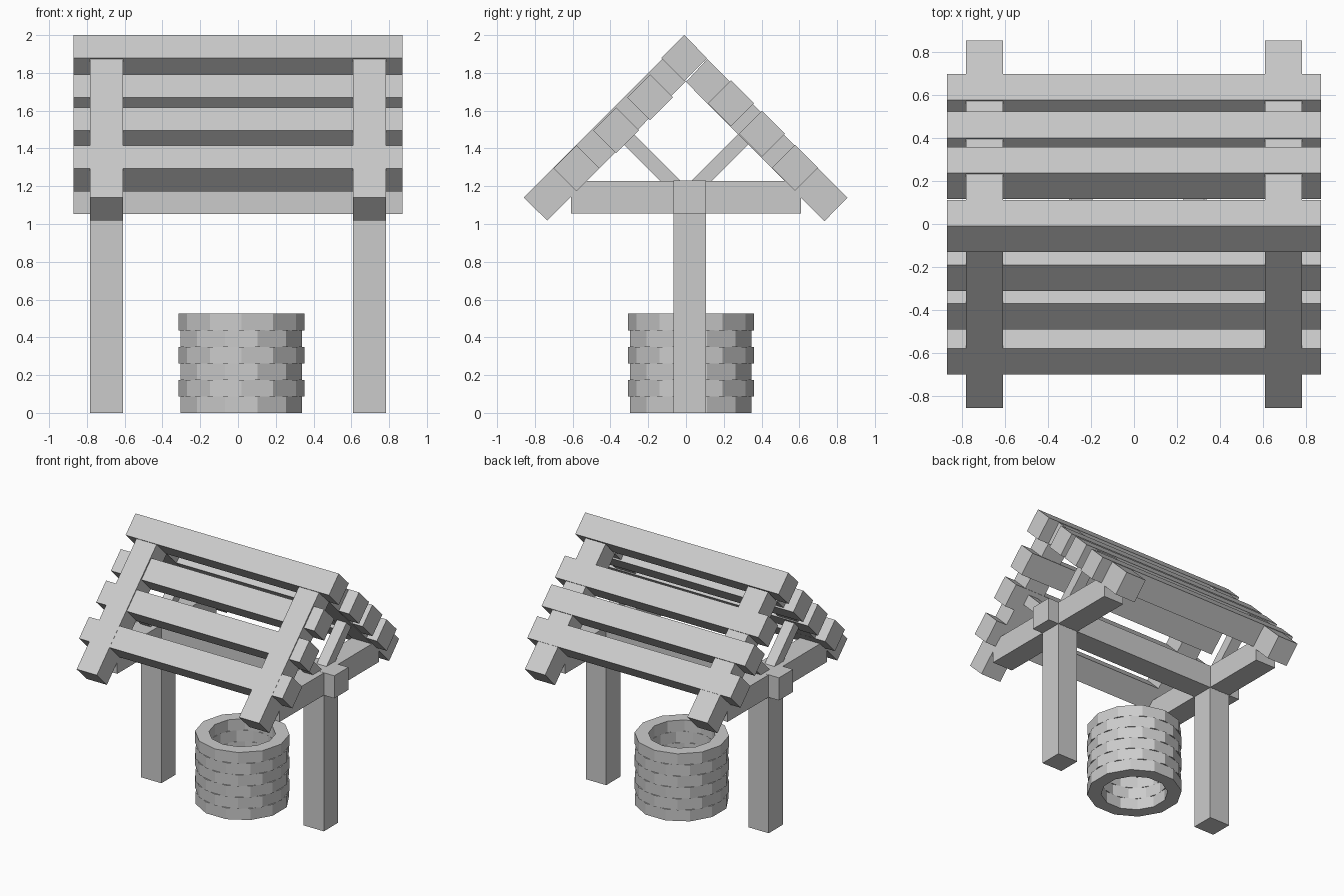
import bpy, bmesh, math

if "Cube" in bpy.data.objects:
    bpy.data.objects.remove(bpy.data.objects["Cube"])

def make_object(name, bm):
    bmesh.ops.recalc_face_normals(bm, faces=bm.faces)
    mesh = bpy.data.meshes.new(name)
    bm.to_mesh(mesh)
    bm.free()
    obj = bpy.data.objects.new(name, mesh)
    bpy.context.collection.objects.link(obj)
    return obj

def bar(name, profile, x0, x1):
    """Extrude a (y, z) profile along x."""
    bm = bmesh.new()
    a = [bm.verts.new((x0, y, z)) for y, z in profile]
    b = [bm.verts.new((x1, y, z)) for y, z in profile]
    n = len(profile)
    bm.faces.new(a)
    bm.faces.new(b[::-1])
    for i in range(n):
        j = (i + 1) % n
        bm.faces.new((a[i], b[i], b[j], a[j]))
    return make_object(name, bm)

def rect(y0, y1, z0, z1):
    return [(y0, z0), (y1, z0), (y1, z1), (y0, z1)]

def diamond(y, z, r):
    return [(y, z - r), (y + r, z), (y, z + r), (y - r, z)]

def ring(name, cx, cy, r_in, r_out, z0, z1, turn, n=12):
    bm = bmesh.new()
    rows = []
    for i in range(n):
        a = turn + math.tau * i / n
        c, s = math.cos(a), math.sin(a)
        rows.append([bm.verts.new((cx + r * c, cy + r * s, z))
                     for r, z in ((r_out, z0), (r_out, z1), (r_in, z1), (r_in, z0))])
    for i in range(n):
        p, q = rows[i], rows[(i + 1) % n]
        for k in range(4):
            m = (k + 1) % 4
            bm.faces.new((p[k], q[k], q[m], p[m]))
    return make_object(name, bm)

# Two end frames: post, cross beam, rafters and braces
for side, x0, x1 in (("left", -0.783, -0.61), ("right", 0.61, 0.783)):
    bar(f"{side}_post", rect(-0.067, 0.106, 0, 1.06), x0, x1)
    bar(f"{side}_cross_beam", rect(-0.608, 0.608, 1.055, 1.228), x0, x1)
    bar(f"{side}_front_rafter",
        [(-0.858, 1.14), (-0.735, 1.018), (0.0, 1.755), (-0.122, 1.876)], x0, x1)
    bar(f"{side}_back_rafter",
        [(0.855, 1.14), (0.733, 1.015), (0.0, 1.752), (0.112, 1.873)], x0, x1)
    xm = (x0 + x1) / 2
    for label, s in (("front", -1), ("back", 1)):
        prof = [(0.06, 1.15), (0.38, 1.47), (0.325, 1.525), (0.005, 1.205)]
        bar(f"{side}_{label}_brace", [(s * y, z) for y, z in prof],
            xm - 0.042, xm + 0.042)

# Long beam joining the frames
bar("long_beam", rect(-0.066, 0.107, 1.054, 1.229), -0.872, 0.872)

# Ridge and roof slats, all square bars turned 45 degrees
R = 0.1215
bar("ridge_beam", diamond(-0.01, 1.8785, R), -0.872, 0.872)
tops = [(-0.19, 1.792), (-0.37, 1.617), (-0.58, 1.416),
        (0.238, 1.76), (0.402, 1.60), (0.577, 1.42)]
for i, (y, z) in enumerate(tops):
    bar(f"roof_slat_{i + 1}", diamond(y, z - R, R), -0.872, 0.872)

# Stone well: six courses, each turned half a stone from the next
H = 0.525 / 6
for i in range(6):
    ring(f"well_course_{i + 1}", 0.018, 0.026, 0.235, 0.333, i * H, (i + 1) * H,
         0 if i % 2 else math.radians(15))
